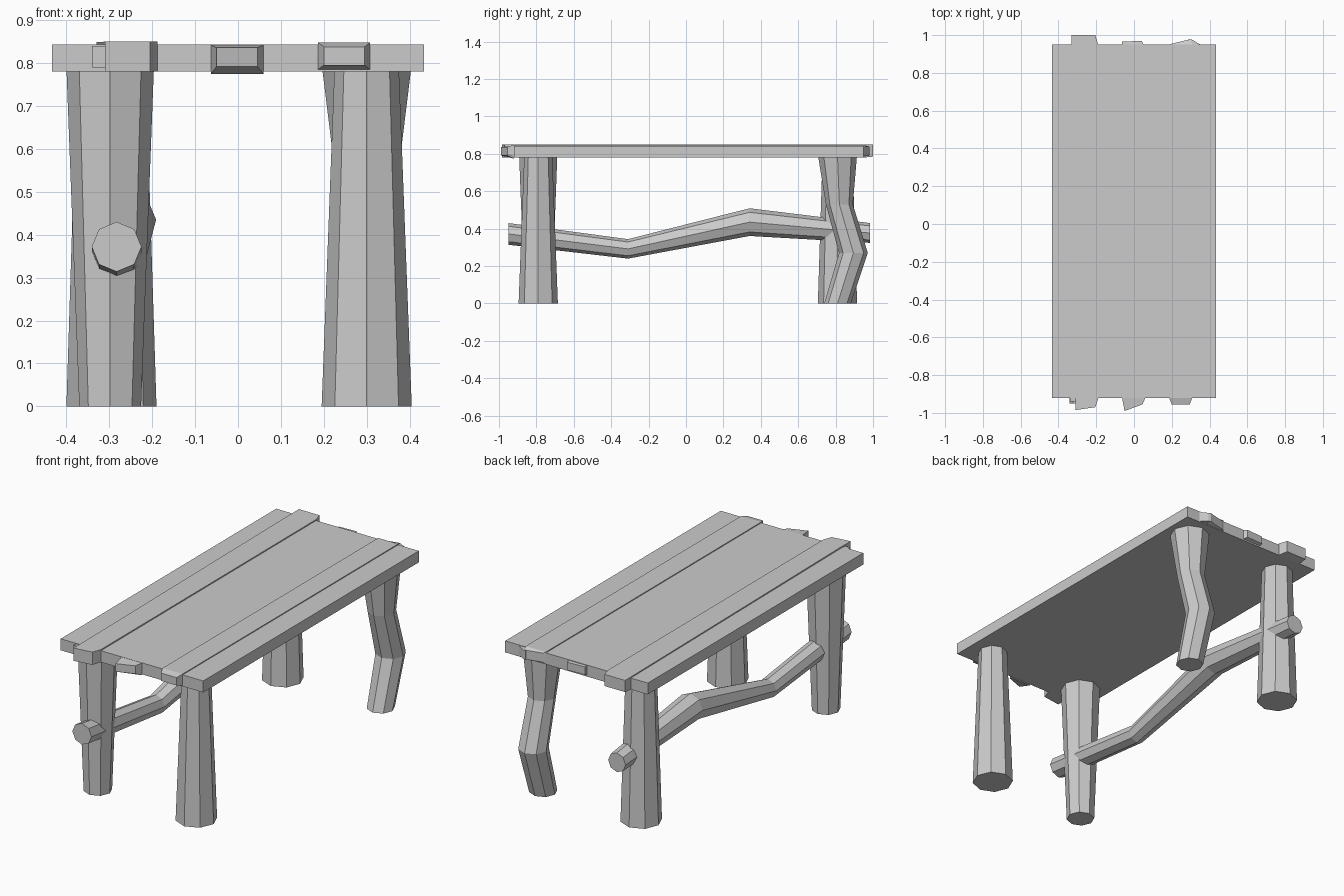
import bpy, bmesh, math

default = bpy.data.objects.get("Cube")
if default:
    bpy.data.objects.remove(default, do_unlink=True)

grey = bpy.data.materials.new("plain_grey")
grey.use_nodes = True
colour = (0.6, 0.6, 0.6, 1)
grey.diffuse_color = colour
grey.node_tree.nodes["Principled BSDF"].inputs["Base Color"].default_value = colour


def loft(name, rings):
    """Skin a closed solid through equal rings of points."""
    bm = bmesh.new()
    loops = [[bm.verts.new(p) for p in ring] for ring in rings]
    n = len(loops[0])
    for a, b in zip(loops, loops[1:]):
        for i in range(n):
            j = (i + 1) % n
            bm.faces.new((a[i], a[j], b[j], b[i]))
    bm.faces.new(loops[0][::-1])
    bm.faces.new(loops[-1])
    bmesh.ops.recalc_face_normals(bm, faces=bm.faces)
    mesh = bpy.data.meshes.new(name)
    bm.to_mesh(mesh)
    bm.free()
    mesh.materials.append(grey)
    obj = bpy.data.objects.new(name, mesh)
    bpy.context.collection.objects.link(obj)
    return obj


def octagon(radius):
    angles = [math.tau * i / 8 for i in range(8)]
    return [(radius * math.cos(a), radius * math.sin(a)) for a in angles]


def leg(name, x, stations):
    """Octagonal post; each station is (y, z, radius)."""
    loft(name, [[(x + u, y + v, z) for u, v in octagon(r)] for y, z, r in stations])


def plank(name, sections):
    """Board along y; each section is (x0, y0, x1, y1, z0, z1)."""
    loft(name, [[(x0, y0, z0), (x1, y1, z0), (x1, y1, z1), (x0, y0, z1)]
                for x0, y0, x1, y1, z0, z1 in sections])


# Table top slab
BOTTOM, TOP = 0.78, 0.843
FRONT, BACK = -0.92, 0.95
plank("table_top", [(-0.433, y, 0.433, y, BOTTOM, TOP) for y in (FRONT, BACK)])

# Raised boards with uneven broken ends
plank("right_board", [
    (-0.31, -0.985, -0.205, -0.97, BOTTOM, 0.85),
    (-0.31, FRONT, -0.188, FRONT, BOTTOM, 0.85),
    (-0.33, BACK, -0.19, BACK, BOTTOM, 0.849),
    (-0.33, 1.0, -0.205, 1.0, 0.785, 0.849)])
plank("left_board", [
    (0.2, -0.955, 0.295, -0.955, 0.795, 0.838),
    (0.186, FRONT, 0.308, FRONT, 0.785, 0.848),
    (0.186, BACK, 0.308, BACK, 0.785, 0.848),
    (0.2, 0.955, 0.3, 0.978, 0.79, 0.84)])

# Short stubs on the ends
plank("front_stub", [
    (-0.05, -0.99, 0.045, -0.955, 0.792, 0.836),
    (-0.063, FRONT, 0.06, FRONT, 0.775, TOP - 0.001)])
plank("back_stub", [
    (-0.063, BACK - 0.01, 0.055, BACK - 0.01, 0.785, TOP - 0.002),
    (-0.063, 0.965, 0.04, 0.97, 0.795, 0.838)])
plank("front_splinter", [(-0.34, y, -0.3, y, 0.79, 0.84) for y in (-0.94, FRONT + 0.01)])
plank("back_splinter", [
    (0.28, BACK - 0.01, 0.365, BACK - 0.01, 0.785, TOP - 0.002),
    (0.29, 0.98, 0.31, 0.975, 0.79, 0.838)])

# Legs: two wide at the foot, one wide at the top, one crooked
leg("front_left_leg", 0.3, [(-0.79, 0, 0.105), (-0.79, 0.79, 0.075)])
leg("back_right_leg", -0.295, [(0.81, 0, 0.105), (0.81, 0.79, 0.08)])
leg("front_right_leg", -0.298, [(-0.79, 0, 0.072), (-0.79, 0.79, 0.102)])
leg("back_left_crooked_leg", 0.3, [
    (0.81, 0, 0.071), (0.895, 0.27, 0.077), (0.82, 0.53, 0.072), (0.81, 0.79, 0.104)])

# Bent stretcher pole through the right legs
pole = [(-0.283, -0.95, 0.372, 0.058), (-0.28, -0.31, 0.292, 0.052),
        (-0.265, 0.34, 0.435, 0.074), (-0.27, 0.985, 0.377, 0.053)]
loft("stretcher_pole", [[(x + u, y, z + v) for u, v in octagon(r)] for x, y, z, r in pole])
